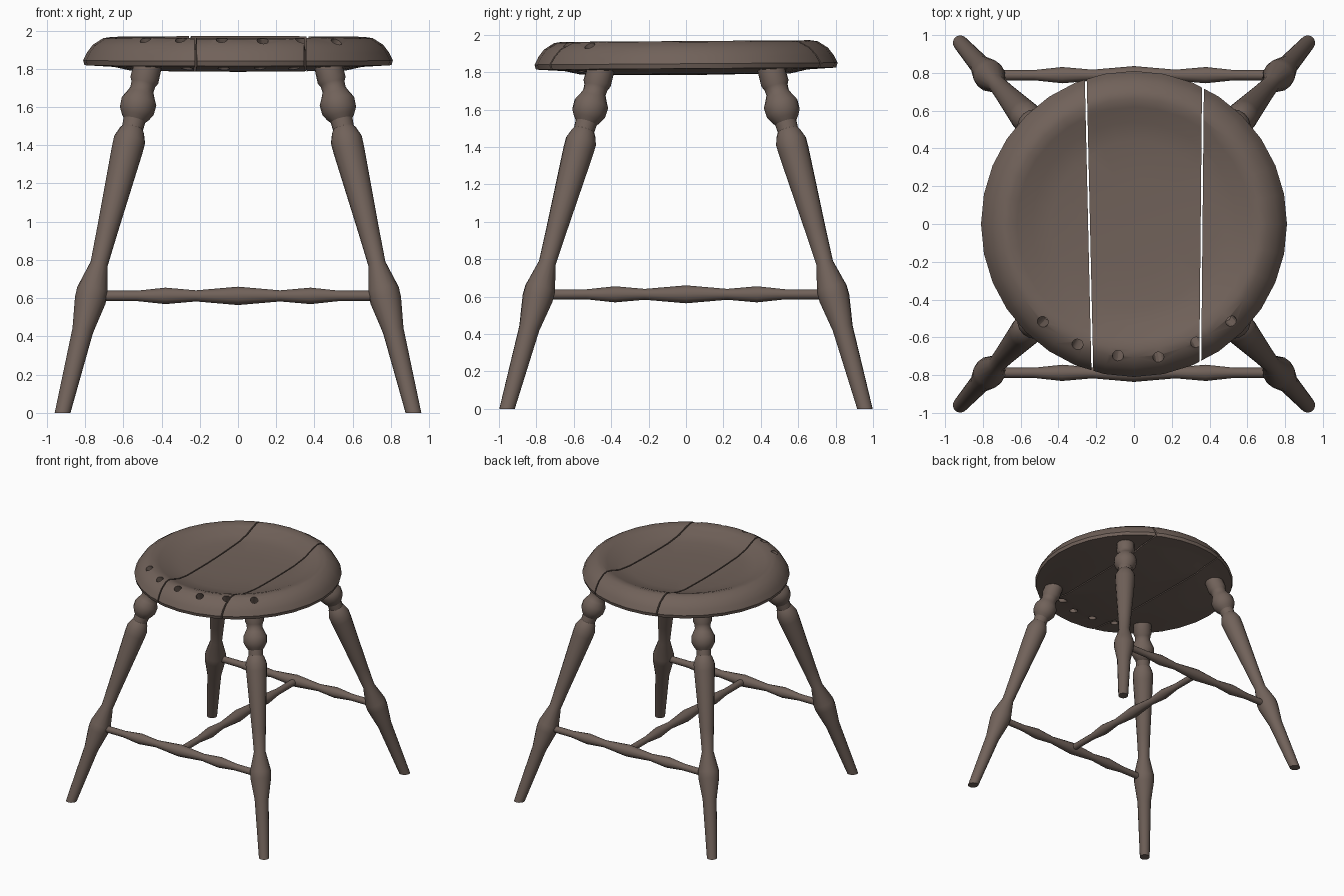
import bpy, bmesh, math
from mathutils import Vector, Matrix

cube = bpy.data.objects.get("Cube")
if cube:
    bpy.data.objects.remove(cube, do_unlink=True)

WOOD = (0.165, 0.122, 0.102, 1.0)
wood = bpy.data.materials.new("brown_wood")
wood.use_nodes = True
wood.diffuse_color = WOOD
bsdf = next(n for n in wood.node_tree.nodes if n.type == 'BSDF_PRINCIPLED')
bsdf.inputs["Base Color"].default_value = WOOD


def lathe(profile, sides):
    """Spin (radius, height) points around z into a closed solid."""
    bm = bmesh.new()
    verts = [bm.verts.new((r, 0, z)) for r, z in profile]
    edges = [bm.edges.new(pair) for pair in zip(verts, verts[1:])]
    bmesh.ops.spin(bm, geom=verts + edges, cent=(0, 0, 0), axis=(0, 0, 1),
                   angle=math.tau, steps=sides, use_duplicate=False)
    bmesh.ops.remove_doubles(bm, verts=bm.verts[:], dist=0.0005)
    bmesh.ops.recalc_face_normals(bm, faces=bm.faces[:])
    return bm


def slice_off(bm, point, normal):
    """Cut away everything on the normal's side and cap the cut."""
    cut = bmesh.ops.bisect_plane(bm, geom=bm.verts[:] + bm.edges[:] + bm.faces[:],
                                 plane_co=point, plane_no=normal, clear_outer=True)
    rim = [e for e in cut["geom_cut"] if isinstance(e, bmesh.types.BMEdge)]
    bmesh.ops.holes_fill(bm, edges=rim, sides=0)
    bmesh.ops.recalc_face_normals(bm, faces=bm.faces[:])


def finish(name, bm):
    mesh = bpy.data.meshes.new(name)
    bm.to_mesh(mesh)
    bm.free()
    mesh.materials.append(wood)
    ob = bpy.data.objects.new(name, mesh)
    bpy.context.collection.objects.link(ob)
    return ob


def smooth(ob, degrees=32):
    bpy.ops.object.select_all(action='DESELECT')
    ob.select_set(True)
    bpy.context.view_layer.objects.active = ob
    bpy.ops.object.shade_smooth_by_angle(angle=math.radians(degrees))


def aim(bm, start, end):
    """Move a z-axis lathe so that it runs from start towards end."""
    start, end = Vector(start), Vector(end)
    turn = (end - start).to_track_quat('Z', 'Y').to_matrix().to_4x4()
    bmesh.ops.transform(bm, verts=bm.verts[:], matrix=Matrix.Translation(start) @ turn)


# Turned legs, splayed to the four corners
leg_profile = [(0, -0.03), (0.039, -0.03), (0.055, 0.43), (0.082, 0.59), (0.082, 0.64),
               (0.046, 0.78), (0.055, 0.95), (0.082, 1.38), (0.083, 1.43), (0.066, 1.475),
               (0.056, 1.49), (0.058, 1.53), (0.074, 1.55), (0.091, 1.58), (0.093, 1.63),
               (0.074, 1.665), (0.062, 1.69), (0.064, 1.72), (0.075, 1.74), (0.073, 1.83),
               (0, 1.83)]
FOOT, HEAD = Vector((0.918, 0.957, 0)), Vector((0.478, 0.462, 1.79))
stretch = (HEAD - FOOT).length / HEAD.z
for side, sx in (("left", 1), ("right", -1)):
    for end, sy in (("front", -1), ("back", 1)):
        bm = lathe([(r, z * stretch) for r, z in leg_profile], 16)
        flip = Vector((sx, sy, 1))
        aim(bm, FOOT * flip, HEAD * flip)
        slice_off(bm, (0, 0, 0), (0, 0, -1))
        smooth(finish(f"{end}_{side}_leg", bm))

# Turned stretchers: front, back and the cross bar joining them
half_bar = [(0.027, 0.77), (0.027, 0.53), (0.043, 0.38), (0.029, 0.22)]
bar = ([(0, -0.77)] + [(r, -t) for r, t in half_bar] + [(0.048, 0)]
       + [(r, t) for r, t in reversed(half_bar)] + [(0, 0.77)])
for name, centre, axis in (("front_stretcher", (0, -0.788, 0.612), (1, 0, 0)),
                           ("back_stretcher", (0, 0.788, 0.612), (1, 0, 0)),
                           ("cross_stretcher", (0, 0, 0.612), (0, 1, 0))):
    bm = lathe(bar, 12)
    aim(bm, centre, Vector(centre) + Vector(axis))
    smooth(finish(name, bm))

# Slanted spindle holes along the front rim
cutter_bm = bmesh.new()
for x, y in ((-0.485, -0.52), (-0.3, -0.64), (-0.085, -0.7),
             (0.13, -0.71), (0.33, -0.63), (0.52, -0.52)):
    top, bottom = Vector((x, y, 1.955)), Vector((x * 0.88, y * 0.88, 1.79))
    lean = (top - bottom).to_track_quat('Z', 'Y').to_matrix().to_4x4()
    bmesh.ops.create_cone(cutter_bm, cap_ends=True, segments=12, radius1=0.03, radius2=0.03,
                          depth=0.5, matrix=Matrix.Translation((top + bottom) / 2) @ lean)
cutter = finish("hole_cutter", cutter_bm)
cutter.hide_render = True

# Dished round seat split into three planks
seat_profile = [(0, 1.784), (0.56, 1.79), (0.65, 1.81), (0.803, 1.819), (0.81, 1.845),
                (0.79, 1.885), (0.76, 1.925), (0.705, 1.96), (0.665, 1.966), (0.62, 1.953),
                (0.54, 1.92), (0.44, 1.902), (0.25, 1.893), (0, 1.89)]
GAP = 0.005
seams = [((-0.238, 0, 0), Vector((1, 0.0227, 0)).normalized()),
         ((0.358, 0, 0), Vector((1, -0.0097, 0)).normalized())]
pivot = Matrix.Translation((0, 0, 1.88))
tilt = pivot @ Matrix.Rotation(0.007, 4, 'X') @ pivot.inverted()
for i, name in enumerate(("right_seat_plank", "middle_seat_plank", "left_seat_plank")):
    bm = lathe(seat_profile, 32)
    bmesh.ops.transform(bm, verts=bm.verts[:], matrix=tilt)
    if i > 0:
        point, normal = seams[i - 1]
        slice_off(bm, Vector(point) + normal * GAP, -normal)
    if i < 2:
        point, normal = seams[i]
        slice_off(bm, Vector(point) - normal * GAP, normal)
    plank = finish(name, bm)
    holes = plank.modifiers.new("holes", 'BOOLEAN')
    holes.operation = 'DIFFERENCE'
    holes.solver = 'EXACT'
    holes.object = cutter
    smooth(plank)
    bpy.context.view_layer.objects.active = plank
    bpy.ops.object.modifier_apply(modifier="holes")
    smooth(plank)
bpy.data.objects.remove(cutter, do_unlink=True)
